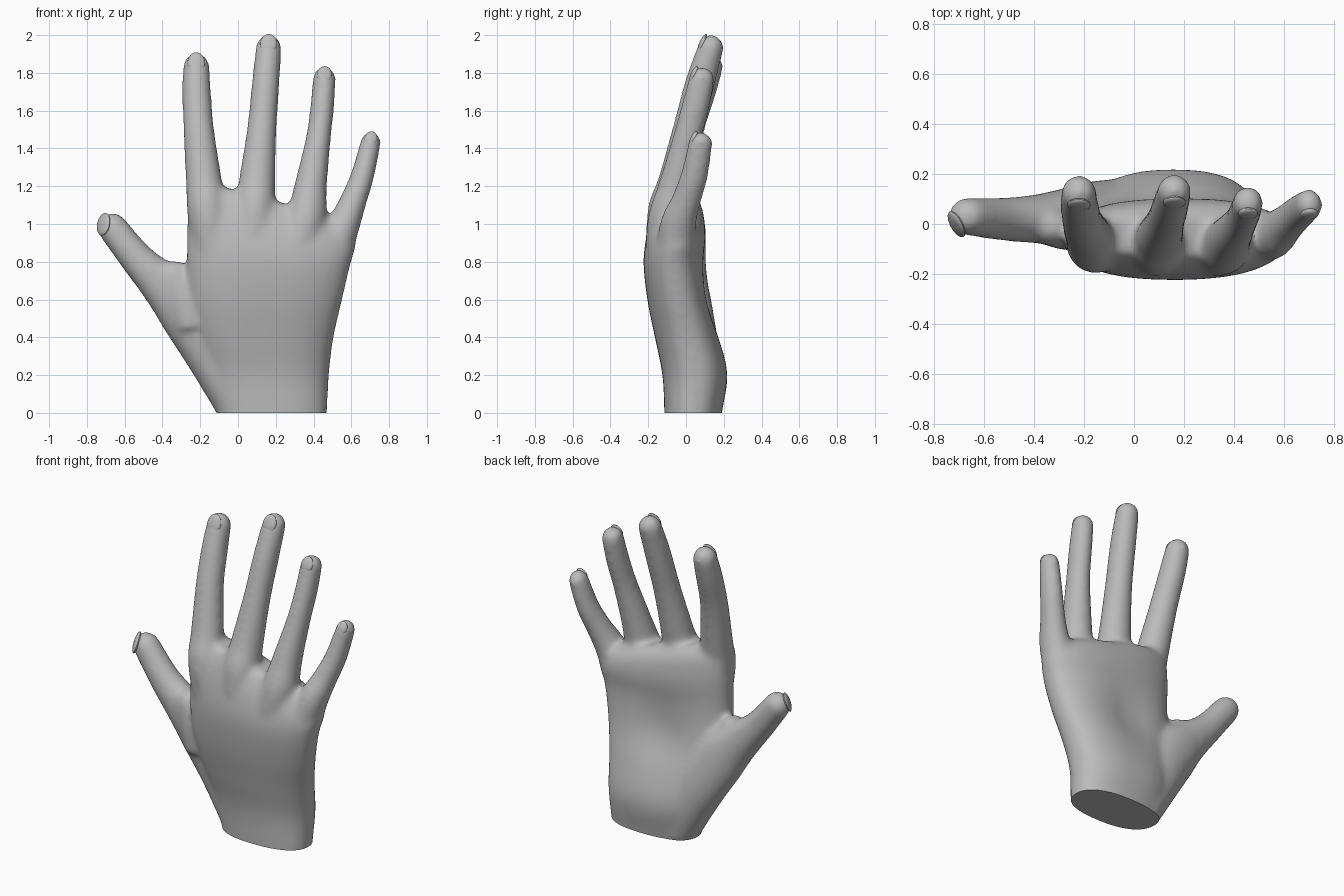
import bpy, bmesh, math
from mathutils import Vector, Matrix
from mathutils.bvhtree import BVHTree

cube = bpy.data.objects.get("Cube")
if cube:
    bpy.data.objects.remove(cube, do_unlink=True)

grey = bpy.data.materials.new("plain grey")
grey.use_nodes = True
grey.diffuse_color = (0.5, 0.5, 0.5, 1)
bsdf = next(n for n in grey.node_tree.nodes if n.type == 'BSDF_PRINCIPLED')
bsdf.inputs["Base Color"].default_value = (0.5, 0.5, 0.5, 1)

SIDES = 32
PAD = 0.007   # makes up for the shrinkage of the smoothing


def spline(rows, steps=5):
    """Smooth curve through rows of numbers."""
    out = []
    for i in range(len(rows) - 1):
        a, b = rows[max(i - 1, 0)], rows[i]
        c, d = rows[i + 1], rows[min(i + 2, len(rows) - 1)]
        for s in range(steps):
            t = s / steps
            out.append([0.5 * (2 * q + (r - p) * t + (2 * p - 5 * q + 4 * r - w) * t ** 2
                               + (3 * q - p - 3 * r + w) * t ** 3)
                        for p, q, r, w in zip(a, b, c, d)])
    return out + [list(rows[-1])]


def skin(bm, rings):
    """Closed shell over a list of point rings."""
    loops = [[bm.verts.new(p) for p in ring] for ring in rings]
    for low, high in zip(loops, loops[1:]):
        for i in range(SIDES):
            j = (i + 1) % SIDES
            bm.faces.new((low[i], low[j], high[j], high[i]))
    bm.faces.new(loops[0][::-1])
    bm.faces.new(loops[-1])


def tube(bm, rows):
    """Round-tipped limb through rows of x, y, z, half width, half depth."""
    rows = spline(rows)
    pts = [Vector(r[:3]) for r in rows]
    rads = [(r[3] + PAD, r[4] + PAD) for r in rows]
    tip_dir = (pts[-1] - pts[-2]).normalized()
    end, (w, d) = pts[-1].copy(), rads[-1]
    for k in range(1, 7):
        a = k * math.pi / 2 / 6.3
        pts.append(end + tip_dir * w * math.sin(a))
        rads.append((w * math.cos(a), d * math.cos(a)))
    rings = []
    for i, (p, (w, d)) in enumerate(zip(pts, rads)):
        t = (pts[min(i + 1, len(pts) - 1)] - pts[max(i - 1, 0)]).normalized()
        side = Vector((0, 1, 0)).cross(t).normalized()
        depth = t.cross(side)
        rings.append([p + side * w * math.cos(a) + depth * d * math.sin(a)
                      for a in (2 * math.pi * n / SIDES for n in range(SIDES))])
    skin(bm, rings)


def palm(bm, rows):
    """Rounded sections: z, x min, x max, y min, y max, tilt."""
    rings = []
    for z, x0, x1, y0, y1, tilt in spline(rows):
        ring = []
        for n in range(SIDES):
            a = 2 * math.pi * n / SIDES
            c, s = math.cos(a), math.sin(a)
            x = (x0 + x1) / 2 + (x1 - x0) / 2 * math.copysign(abs(c) ** 0.85, c)
            y = (y0 + y1) / 2 + (y1 - y0) / 2 * math.copysign(abs(s) ** 0.85, s)
            if s > 0:   # hollow of the palm
                y -= 0.035 * s * math.exp(-((x - 0.1) / 0.18) ** 2 - ((z - 0.62) / 0.2) ** 2)
            ring.append((x, y, z - tilt * (x - 0.2)))
        rings.append(ring)
    skin(bm, rings)


FINGERS = {
    "index": [(-.11, -.08, .72, .10, .09), (-.16, -.085, 1.05, .10, .105),
              (-.18, -.05, 1.22, .09, .088), (-.208, .015, 1.5, .075, .075),
              (-.219, .08, 1.7, .07, .073), (-.221, .125, 1.835, .064, .066)],
    "middle": [(.08, -.10, .72, .09, .10), (.09, -.09, 1.05, .10, .11),
               (.1, -.055, 1.22, .09, .088), (.126, .01, 1.5, .072, .075),
               (.147, .075, 1.75, .067, .073), (.162, .132, 1.935, .062, .062)],
    "ring": [(.27, -.10, .72, .09, .10), (.355, -.095, 1.0, .1, .105),
             (.385, -.055, 1.2, .08, .085), (.425, .005, 1.45, .06, .07),
             (.446, .05, 1.62, .057, .068), (.457, .085, 1.772, .055, .062)],
    "little": [(.46, -.07, .7, .09, .09), (.555, -.045, .98, .08, .09),
               (.61, .0, 1.12, .065, .072), (.66, .045, 1.26, .056, .066),
               (.703, .078, 1.435, .048, .058)],
    "thumb": [(.02, .05, .02, .12, .12), (-.12, .05, .3, .145, .12),
              (-.27, .03, .54, .15, .105), (-.40, .02, .68, .115, .09),
              (-.53, .02, .81, .085, .08), (-.665, .03, .98, .074, .07)],
}

# Hand: overlapping shells fused into one skin
bm = bmesh.new()
palm(bm, [(-.15, -.08, .46, -.11, .17, 0), (0, -.11, .472, -.115, .19, 0),
          (.2, -.17, .482, -.125, .22, 0), (.4, -.23, .507, -.165, .18, 0),
          (.6, -.265, .553, -.205, .125, 0), (.8, -.272, .595, -.225, .1, .05),
          (.95, -.268, .625, -.205, .105, .15), (1.06, -.25, .61, -.165, .085, .25),
          (1.12, -.2, .54, -.125, .035, .27)])
for rows in FINGERS.values():
    tube(bm, rows)
# web between thumb and palm
tube(bm, [(-.24, -.01, .45, .09, .09), (-.29, -.01, .62, .09, .085),
          (-.335, -.01, .725, .075, .07)])
bmesh.ops.recalc_face_normals(bm, faces=bm.faces)
mesh = bpy.data.meshes.new("hand")
bm.to_mesh(mesh)
bm.free()
hand = bpy.data.objects.new("hand", mesh)
bpy.context.collection.objects.link(hand)
remesh = hand.modifiers.new("fuse", 'REMESH')
remesh.mode = 'VOXEL'
remesh.voxel_size = 0.014
relax = hand.modifiers.new("relax", 'SMOOTH')
relax.factor = 0.5
relax.iterations = 25
bpy.context.view_layer.update()
fused = bpy.data.meshes.new_from_object(
    hand.evaluated_get(bpy.context.evaluated_depsgraph_get()))
hand.modifiers.clear()

# Flat wrist cut
bm = bmesh.new()
bm.from_mesh(fused)
cut = bmesh.ops.bisect_plane(bm, geom=bm.verts[:] + bm.edges[:] + bm.faces[:],
                             plane_co=(0, 0, 0), plane_no=(0, 0, 1), clear_inner=True)
rim = [e for e in cut["geom_cut"] if isinstance(e, bmesh.types.BMEdge)]
bmesh.ops.edgeloop_fill(bm, edges=rim)
bmesh.ops.recalc_face_normals(bm, faces=bm.faces)
tree = BVHTree.FromBMesh(bm)
bm.to_mesh(fused)
bm.free()
hand.data = fused
fused.materials.clear()
fused.materials.append(grey)
parts = [hand]

# Nails: shallow curved plates seated in the fingertips
for name, rows in FINGERS.items():
    tip, before = Vector(rows[-1][:3]), Vector(rows[-2][:3])
    along = (tip - before).normalized()
    out = Vector((-.75, -.5, .3)) if name == "thumb" else Vector((0, -.85, .35))
    out.normalize()
    hit = tree.ray_cast(tip, out)[0]
    if hit is None:
        continue
    side = along.cross(out).normalized()
    length = out.cross(side)
    bm = bmesh.new()
    bmesh.ops.create_uvsphere(bm, u_segments=24, v_segments=12, radius=1)
    width = rows[-1][3] * 0.72
    frame = Matrix((side, length, out)).transposed().to_4x4()
    bm.transform(Matrix.Translation(hit - out * 0.014) @ frame
                 @ Matrix.Diagonal((width, width * 1.25, 0.017, 1)))
    nail_mesh = bpy.data.meshes.new(name + "_nail")
    bm.to_mesh(nail_mesh)
    bm.free()
    nail_mesh.materials.append(grey)
    nail = bpy.data.objects.new(name + "_nail", nail_mesh)
    bpy.context.collection.objects.link(nail)
    parts.append(nail)

bpy.ops.object.select_all(action='DESELECT')
for part in parts:
    part.select_set(True)
bpy.context.view_layer.objects.active = hand
bpy.ops.object.shade_smooth_by_angle(angle=math.radians(40))
